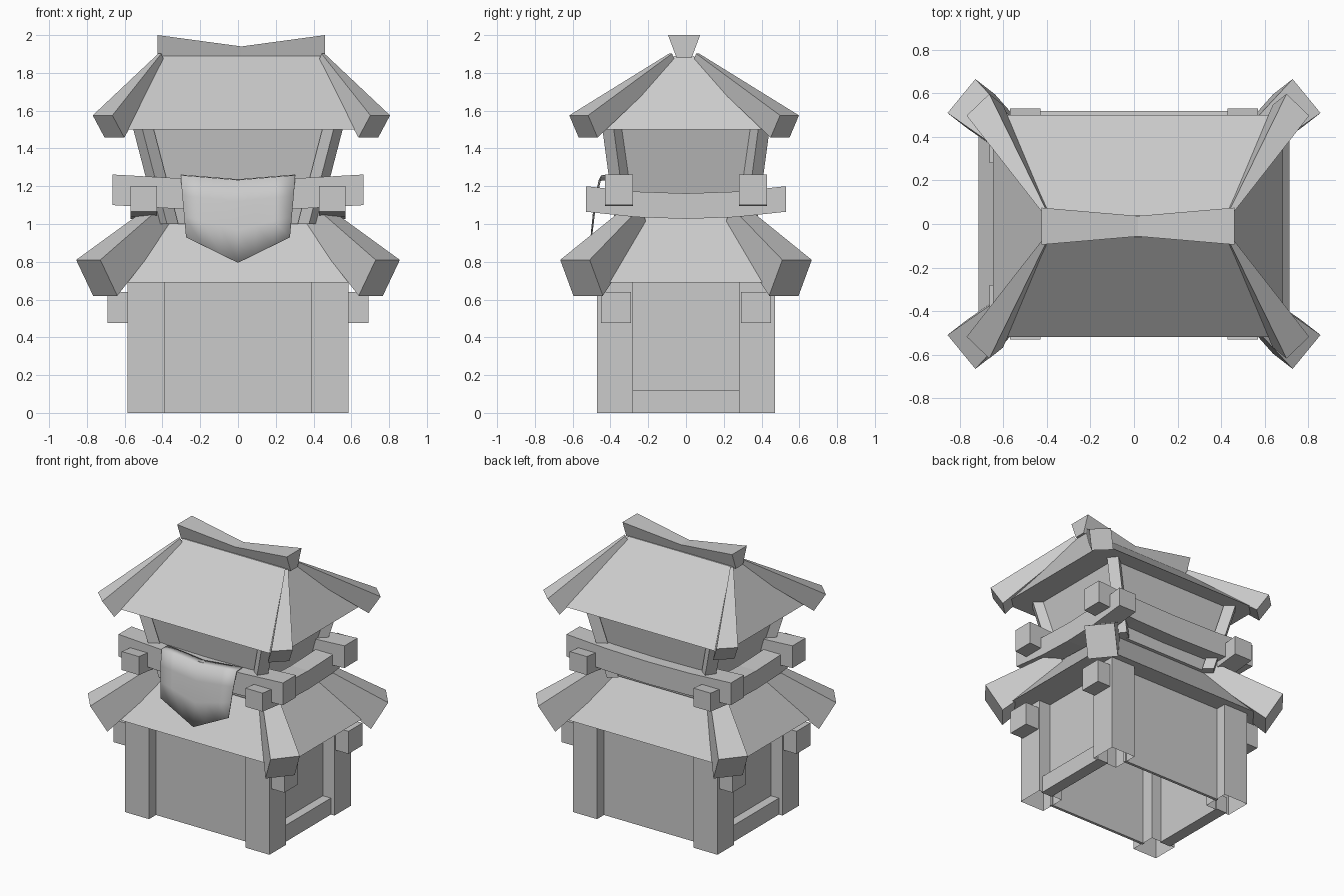
import bpy, bmesh
from mathutils import Vector

cube = bpy.data.objects.get("Cube")
if cube:
    bpy.data.objects.remove(cube)

GREY = (0.6, 0.6, 0.6, 1)
mat = bpy.data.materials.new("plain_grey")
mat.use_nodes = True
mat.diffuse_color = GREY
mat.node_tree.nodes["Principled BSDF"].inputs["Base Color"].default_value = GREY

CORNERS = [(sx, sy) for sx in (-1, 1) for sy in (-1, 1)]


def finish(name, bm, solid=True):
    if solid:
        bmesh.ops.recalc_face_normals(bm, faces=bm.faces)
    mesh = bpy.data.meshes.new(name)
    bm.to_mesh(mesh)
    bm.free()
    obj = bpy.data.objects.new(name, mesh)
    bpy.context.collection.objects.link(obj)
    mesh.materials.append(mat)
    return obj


def loft(name, sections, first_cap=True):
    """Join equal rings of points into a closed, flat-faced solid."""
    bm = bmesh.new()
    rings = [[bm.verts.new(p) for p in ring] for ring in sections]
    n = len(rings[0])
    for a, b in zip(rings, rings[1:]):
        for i in range(n):
            j = (i + 1) % n
            bm.faces.new((a[i], a[j], b[j], b[i]))
    bm.faces.new(rings[-1])
    if first_cap:
        bm.faces.new(rings[0])
    return finish(name, bm)


def rect(hx, hy, z, cx=0, cy=0):
    return [(cx - hx, cy - hy, z), (cx + hx, cy - hy, z),
            (cx + hx, cy + hy, z), (cx - hx, cy + hy, z)]


def box(name, cx, cy, hx, hy, z0, z1, first_cap=True):
    return loft(name, [rect(hx, hy, z0, cx, cy), rect(hx, hy, z1, cx, cy)], first_cap)


def hip_beam(name, sx, sy, centre, ends):
    """Tapered beam; each end is (top point, width vector, down vector)."""
    rings = []
    for top, width, down in ends:
        t, w, d = Vector(top), Vector(width), Vector(down)
        ring = [t - w, t + w, t + w + d, t - w + d]
        rings.append([(p.x * sx + centre[0], p.y * sy + centre[1], p.z) for p in ring])
    loft(name, rings)


def sagging_beam(name, along_x, offset, half_len, half_w, z0, z1, sag):
    """Square beam that dips towards the middle."""
    rings = []
    for k in (-1, -0.5, 0, 0.5, 1):
        u, dz = k * half_len, -sag * (1 - k * k)
        ring = [(offset - half_w, z0), (offset + half_w, z0),
                (offset + half_w, z1), (offset - half_w, z1)]
        rings.append([(u, v, z + dz) if along_x else (v, u, z + dz) for v, z in ring])
    loft(name, rings)


# Lower storey: corner posts, recessed walls, sills and beam ends
for sx, sy in CORNERS:
    box("lower_post", sx * 0.487, sy * 0.375, 0.097, 0.095, 0, 0.7, False)
    box("beam_end", sx * 0.62, sy * 0.37, 0.07, 0.08, 0.475, 0.64)
for s in (-1, 1):
    box("long_wall", 0, s * 0.38, 0.4, 0.01, 0, 0.7)
    box("side_wall", s * 0.48, 0, 0.01, 0.29, 0, 0.7)
    box("sill", s * 0.52, 0, 0.035, 0.29, 0, 0.12)

# Lower roof with four hip beams
loft("lower_roof", [rect(0.715, 0.52, 0.69), rect(0.4, 0.24, 1.06)])
for sx, sy in CORNERS:
    hip_beam("lower_hip", sx, sy, (0, 0), [
        ((0.793, 0.588, 0.81), (-0.064, 0.078, 0), (-0.09, -0.07, -0.19)),
        ((0.44, 0.28, 1.09), (-0.032, 0.04, 0), (-0.05, -0.04, -0.11))])

# Balcony beams crossing at the corners
for s in (-1, 1):
    sagging_beam("long_rail", True, s * 0.355, 0.665, 0.075, 1.1, 1.262, 0.025)
    sagging_beam("side_rail", False, s * 0.5, 0.53, 0.07, 1.065, 1.2, 0.038)

# Upper storey: walls and posts leaning outwards
loft("upper_walls", [rect(0.365, 0.31, 1.0), rect(0.5, 0.385, 1.5)])
for sx, sy in CORNERS:
    hip_beam("upper_post", sx, sy, (0, 0), [
        ((0.4, 0.345, 1.0), (-0.024, 0.03, 0), (-0.06, -0.048, 0)),
        ((0.535, 0.415, 1.52), (-0.024, 0.03, 0), (-0.06, -0.048, 0))])

# Upper roof, set slightly off centre, with hip beams and dipped ridge
TOP = (0.018, -0.01)
loft("upper_roof", [rect(0.667, 0.51, 1.5, *TOP), rect(0.42, 0.05, 1.89, *TOP)])
for sx, sy in CORNERS:
    hip_beam("upper_hip", sx, sy, TOP, [
        ((0.735, 0.558, 1.575), (-0.052, 0.05, 0), (-0.063, -0.05, -0.118)),
        ((0.432, 0.072, 1.902), (-0.008, 0.008, 0), (-0.02, -0.02, -0.05))])
ridge = []
for x, z, w in ((-0.443, 2.0, 0.085), (0, 1.94, 0.047), (0.443, 2.0, 0.085)):
    ridge.append([(x + TOP[0], y + TOP[1], h) for y, h in
                  ((-0.04, 1.88), (0.04, 1.88), (w, z), (-w, z))])
loft("ridge", ridge)

# Cloth hung over the front rail, ending in a point
bm = bmesh.new()
rows = [(-0.38, 1.262, 0.303, -0.025), (-0.45, 1.258, 0.303, -0.025),
        (-0.475, 1.15, 0.295, -0.03), (-0.49, 1.04, 0.285, -0.07),
        (-0.505, 0.93, 0.275, -0.135)]
grid = []
for y, z, half, drop in rows:
    grid.append([bm.verts.new((k / 3 * half, y - 0.012 * (1 - abs(k) / 3),
                               z + drop * (1 - abs(k) / 3))) for k in range(-3, 4)])
for a, b in zip(grid, grid[1:]):
    for i in range(6):
        bm.faces.new((a[i], b[i], b[i + 1], a[i + 1]))
cloth = finish("cloth", bm, False)
for p in cloth.data.polygons:
    p.use_smooth = True
thick = cloth.modifiers.new("thickness", "SOLIDIFY")
thick.thickness = 0.006
